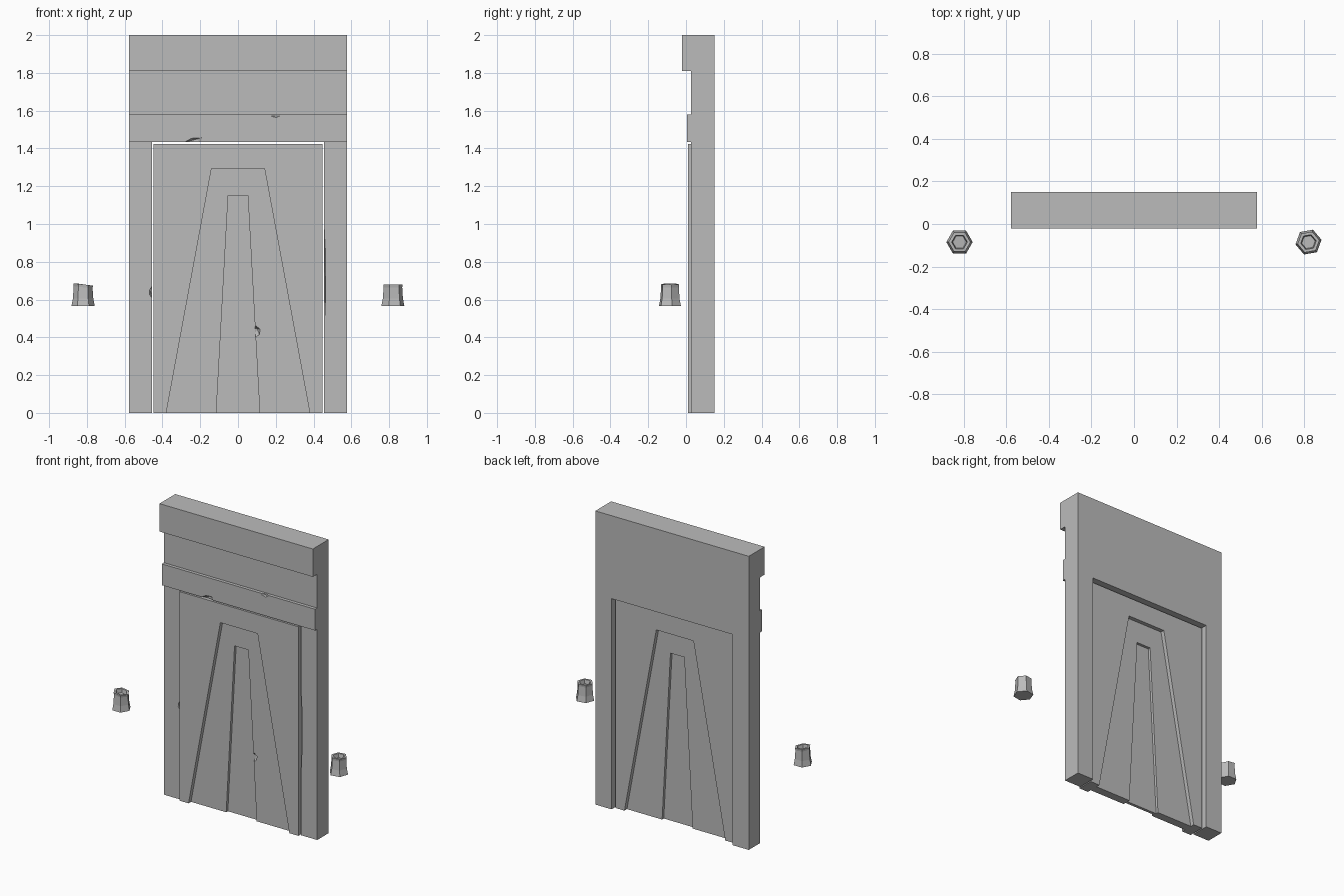
import bpy
import bmesh
from math import cos, sin, pi, radians

cube = bpy.data.objects.get("Cube")
if cube:
    bpy.data.objects.remove(cube, do_unlink=True)

stone = bpy.data.materials.new("stone grey")
stone.use_nodes = True
GREY = (0.5, 0.5, 0.5, 1)
stone.diffuse_color = GREY
stone.node_tree.nodes["Principled BSDF"].inputs["Base Color"].default_value = GREY


def finish(name, bm):
    bmesh.ops.recalc_face_normals(bm, faces=bm.faces[:])
    mesh = bpy.data.meshes.new(name)
    bm.to_mesh(mesh)
    bm.free()
    mesh.materials.append(stone)
    obj = bpy.data.objects.new(name, mesh)
    bpy.context.collection.objects.link(obj)
    return obj


def prism(name, outline, front, back):
    """Extrude an x-z outline from front to back along y."""
    bm = bmesh.new()
    face = bm.faces.new([bm.verts.new((x, front, z)) for x, z in outline])
    new = bmesh.ops.extrude_face_region(bm, geom=[face])["geom"]
    verts = [v for v in new if isinstance(v, bmesh.types.BMVert)]
    bmesh.ops.translate(bm, verts=verts, vec=(0, back - front, 0))
    return finish(name, bm)


def trapezoid(base, top, height):
    return [(-base, 0), (-top, height), (top, height), (base, 0)]


def arch(name, outer, inner, front, back):
    return prism(name, outer + inner[::-1], front, back)


def band(name, low, high, front, back):
    w = WIDTH
    return prism(name, [(-w, low), (-w, high), (w, high), (w, low)], front, back)


def chip(target, name, place, size, turn=0):
    """Cut a small faceted chip out of an edge."""
    bm = bmesh.new()
    bmesh.ops.create_icosphere(bm, subdivisions=1, radius=1)
    cutter = finish(name, bm)
    cutter.location = place
    cutter.scale = size
    cutter.rotation_euler.y = radians(turn)
    cutter.hide_render = True
    cutter.hide_set(True)
    mod = target.modifiers.new(name, "BOOLEAN")
    mod.operation = "DIFFERENCE"
    mod.solver = "EXACT"
    mod.object = cutter


# Wall with doorway, and its two raised bands
WIDTH = 0.578
doorway = trapezoid(0.456, 0.456, 1.435)
wall = arch("wall", trapezoid(WIDTH, WIDTH, 2), doorway, 0.027, 0.15)
top_band = band("top_band", 1.81, 2, -0.02, 0.027)
lintel_band = band("lintel_band", 1.435, 1.58, 0.005, 0.027)

# Door in three nested, stepped panels, recessed on both sides
leaf = trapezoid(0.448, 0.448, 1.424)
middle = trapezoid(0.38, 0.14, 1.295)
inner = trapezoid(0.115, 0.052, 1.15)
arch("door_frame", leaf, middle, 0.01, 0.12)
middle_panel = arch("door_middle_panel", middle, inner, 0.037, 0.093)
prism("door_inner_panel", inner, 0.055, 0.075)

# Chipped edges
chip(lintel_band, "lintel_lower_chip", (-0.24, 0.004, 1.435), (0.06, 0.015, 0.02), -15)
chip(lintel_band, "lintel_upper_chip", (0.2, 0.004, 1.578), (0.03, 0.012, 0.015))
chip(wall, "doorway_right_chip", (0.455, 0.027, 0.7), (0.01, 0.02, 0.3))
chip(wall, "doorway_left_chip", (-0.456, 0.027, 0.64), (0.015, 0.015, 0.03))
chip(middle_panel, "panel_front_chip", (0.095, 0.037, 0.43), (0.025, 0.02, 0.03))


# Hexagonal side pegs with a hollow top
def peg(name, x, turn, lean):
    rings = [(0.062, 0.565), (0.054, 0.605), (0.05, 0.665), (0.052, 0.68),
             (0.037, 0.68), (0.032, 0.655)]
    bm = bmesh.new()
    loops = []
    for radius, z in rings:
        loop = []
        for i in range(6):
            a = turn + i * pi / 3
            tilt = lean * cos(a) if z > 0.65 else 0
            loop.append(bm.verts.new((x + radius * cos(a),
                                      radius * sin(a) - 0.085, z - tilt)))
        loops.append(loop)
    for low, high in zip(loops, loops[1:]):
        for i in range(6):
            j = (i + 1) % 6
            bm.faces.new((low[i], low[j], high[j], high[i]))
    bm.faces.new(loops[0])
    bm.faces.new(loops[-1])
    finish(name, bm)


peg("right_peg", -0.82, 0, 0.006)
peg("left_peg", 0.82, radians(10), 0)
